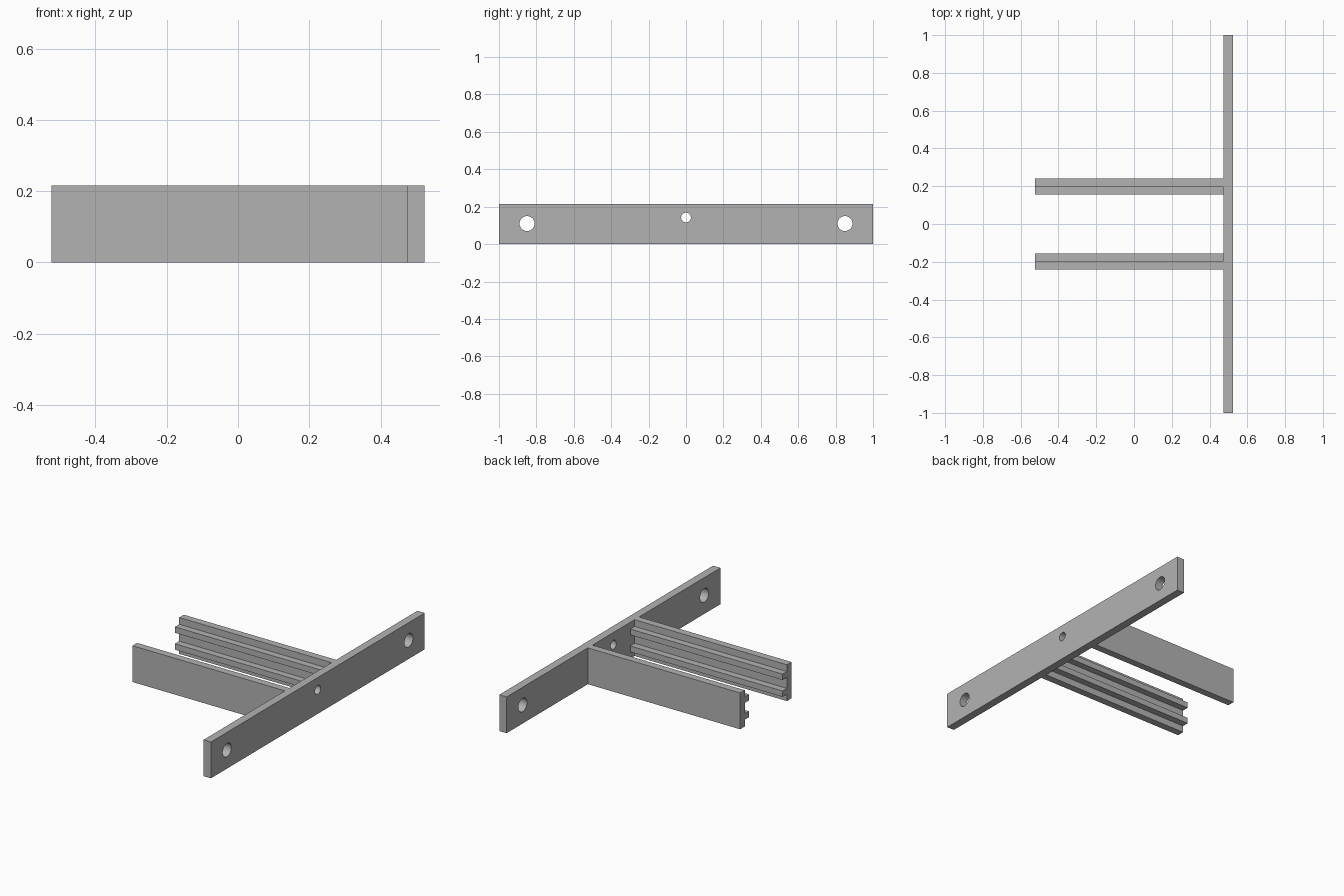
import bpy
import bmesh
import math
from mathutils import Matrix, Vector

cube = bpy.data.objects.get("Cube")
if cube:
    bpy.data.objects.remove(cube, do_unlink=True)

# Overall dimensions
BACK, FACE, END = 0.475, 0.523, -0.523   # plate inner and outer x, arm tip x
HEIGHT = 0.215
RIB_TIP, WALL_IN, WALL_OUT = 0.157, 0.197, 0.24
RIBS = [(0.04, 0.075), (0.14, 0.175)]    # z range of each rib

grey = bpy.data.materials.new("plain_grey")
grey.use_nodes = True
colour = (0.45, 0.45, 0.45, 1)
grey.diffuse_color = colour
grey.node_tree.nodes["Principled BSDF"].inputs["Base Color"].default_value = colour


def add_object(name, bm):
    bmesh.ops.recalc_face_normals(bm, faces=bm.faces)
    mesh = bpy.data.meshes.new(name)
    bm.to_mesh(mesh)
    bm.free()
    mesh.materials.append(grey)
    obj = bpy.data.objects.new(name, mesh)
    bpy.context.collection.objects.link(obj)
    return obj


def extrude_x(name, outline, x0, x1):
    """Extrude a closed (y, z) outline along x."""
    bm = bmesh.new()
    face = bm.faces.new([bm.verts.new((x0, y, z)) for y, z in outline])
    moved = bmesh.ops.extrude_face_region(bm, geom=[face])["geom"]
    verts = [v for v in moved if isinstance(v, bmesh.types.BMVert)]
    bmesh.ops.translate(bm, verts=verts, vec=Vector((x1 - x0, 0, 0)))
    return add_object(name, bm)


# Mounting plate
plate = extrude_x("mounting_plate", [(-1, 0), (1, 0), (1, HEIGHT), (-1, HEIGHT)], BACK, FACE)

# Screw holes and the small centre hole
bm = bmesh.new()
for y, z, radius in [(-0.85, 0.11, 0.04), (0.85, 0.11, 0.04), (0, 0.142, 0.026)]:
    place = Matrix.Translation((BACK, y, z)) @ Matrix.Rotation(math.pi / 2, 4, "Y")
    bmesh.ops.create_cone(bm, cap_ends=True, segments=48, radius1=radius,
                          radius2=radius, depth=0.3, matrix=place)
cutter = add_object("hole_cutter", bm)
cutter.hide_render = True
cut = plate.modifiers.new("holes", "BOOLEAN")
cut.operation = "DIFFERENCE"
cut.solver = "EXACT"
cut.object = cutter
bpy.ops.object.select_all(action="DESELECT")
bpy.context.view_layer.objects.active = plate
plate.select_set(True)
bpy.ops.object.modifier_apply(modifier=cut.name)
bpy.data.objects.remove(cutter, do_unlink=True)
bpy.ops.object.shade_smooth_by_angle(angle=math.radians(30))

# Arms: flat outside, two guide ribs along the inside
outline = [(WALL_OUT, HEIGHT), (WALL_OUT, 0), (WALL_IN, 0)]
for low, high in RIBS:
    outline += [(WALL_IN, low), (RIB_TIP, low), (RIB_TIP, high), (WALL_IN, high)]
outline.append((WALL_IN, HEIGHT))
for name, side in [("back_arm", 1), ("front_arm", -1)]:
    extrude_x(name, [(y * side, z) for y, z in outline], END, BACK)
